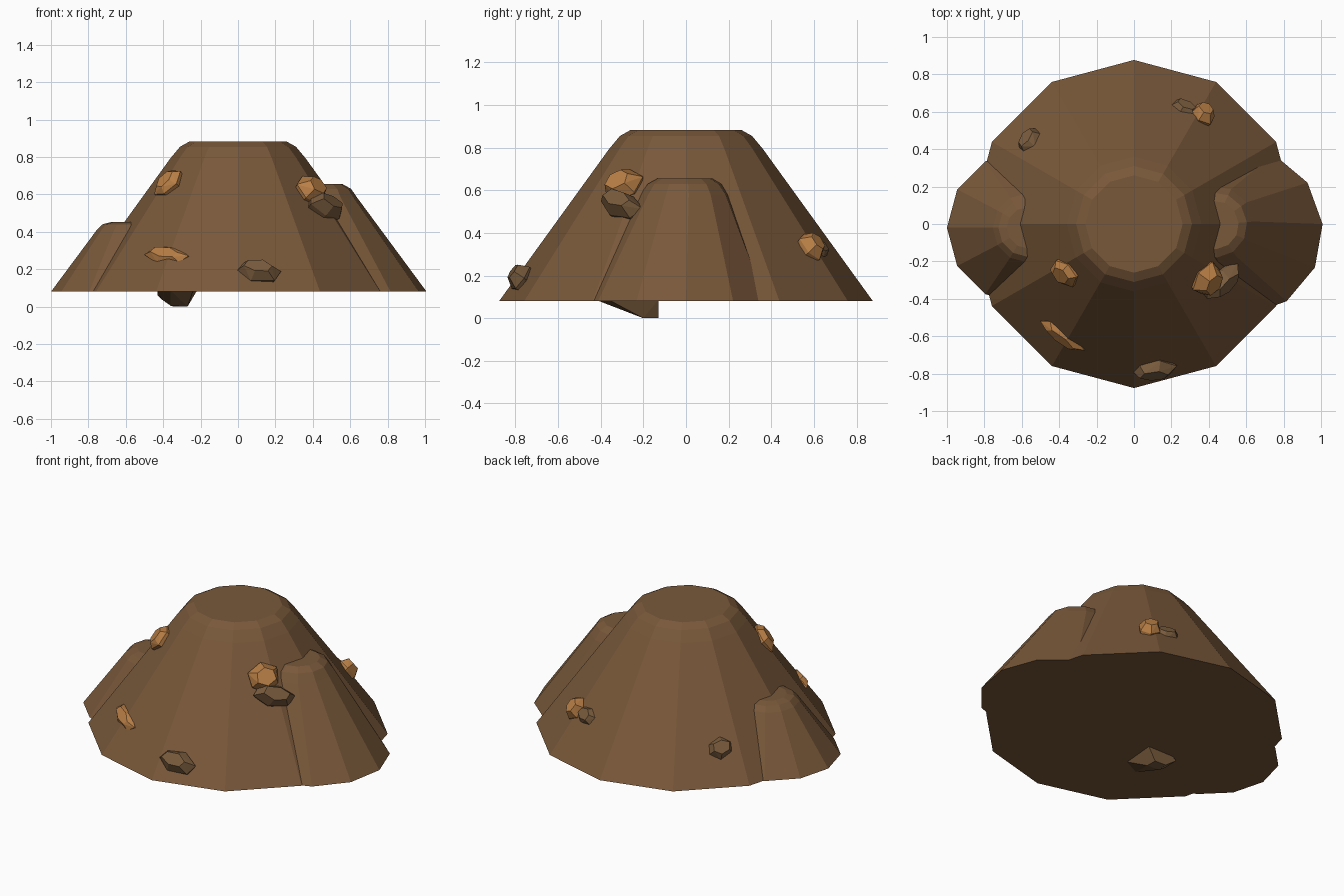
import bpy, bmesh, math, random
from mathutils import Vector

if "Cube" in bpy.data.objects:
    bpy.data.objects.remove(bpy.data.objects["Cube"])

random.seed(4)


def material(name, rgb):
    m = bpy.data.materials.new(name)
    m.diffuse_color = (*rgb, 1)
    m.use_nodes = True
    m.node_tree.nodes["Principled BSDF"].inputs["Base Color"].default_value = m.diffuse_color
    return m


EARTH = material("earth", (0.19, 0.098, 0.042))
BROWN = material("brown_stone", (0.19, 0.105, 0.046))
ORANGE = material("orange_stone", (0.48, 0.21, 0.06))


def finish(bm, name, mat):
    bmesh.ops.recalc_face_normals(bm, faces=bm.faces[:])
    me = bpy.data.meshes.new(name)
    bm.to_mesh(me)
    bm.free()
    me.materials.append(mat)
    ob = bpy.data.objects.new(name, me)
    bpy.context.collection.objects.link(ob)
    return ob


def mound(name, rings, turn=0.0):
    """Twelve-sided stack of rings: (x, y, z, radius)."""
    bm = bmesh.new()
    loops = []
    for x, y, z, r in rings:
        loops.append([bm.verts.new((x + r * math.cos(turn + i * math.pi / 6),
                                    y + r * math.sin(turn + i * math.pi / 6), z))
                      for i in range(12)])
    for a, b in zip(loops, loops[1:]):
        for i in range(12):
            j = (i + 1) % 12
            bm.faces.new((a[i], a[j], b[j], b[i]))
    bm.faces.new(loops[0])
    bm.faces.new(loops[-1])
    return finish(bm, name, EARTH)


def hull(name, points, mat):
    bm = bmesh.new()
    for p in points:
        bm.verts.new(p)
    res = bmesh.ops.convex_hull(bm, input=bm.verts[:])
    loose = [v for v in bm.verts if not v.link_faces]
    bmesh.ops.delete(bm, geom=loose, context='VERTS')
    bmesh.ops.dissolve_limit(bm, angle_limit=math.radians(4),
                             verts=bm.verts[:], edges=bm.edges[:])
    return finish(bm, name, mat)


def stone(name, centre, w, h, out, twist, mat):
    """Faceted stone set into the slope: half width, half height, protrusion."""
    c = Vector(centre)
    a = math.atan2(c.y, c.x)
    n = Vector((0.81 * math.cos(a), 0.81 * math.sin(a), 0.59))
    u = Vector((-math.sin(a), math.cos(a), 0))
    v = n.cross(u)
    t = math.radians(twist)
    u, v = u * math.cos(t) + v * math.sin(t), v * math.cos(t) - u * math.sin(t)
    pts = []
    for scale, depth in ((0.85, -0.05), (1.0, 0.0), (0.62, out)):
        for k in range(6):
            q = k * math.pi / 3 + 0.3
            s = scale * random.uniform(0.88, 1.1)
            pts.append(c + u * w * s * math.cos(q) + v * h * s * math.sin(q) + n * depth)
    return hull(name, pts, mat)


# Main hill with rounded rim
mound("hill", [(0, 0, .08, .877), (0, 0, .795, .36), (0, 0, .855, .31), (0, 0, .883, .26)])

# Side buttresses leaning into the hill
mound("right_buttress", [(.555, -.04, .08, .455), (.43, -.005, .58, .21),
                         (.43, -.005, .63, .175), (.43, -.005, .655, .13)],
      math.radians(5))
mound("left_buttress", [(-.59, -.02, .08, .41), (-.57, -.02, .41, .185),
                        (-.57, -.02, .44, .155), (-.57, -.02, .452, .11)])

# Stones in the slope: centre, half width, half height, protrusion, twist
stones = [
    ("upper_right_stone", (.39, -.295, .62), .10, .09, .06, 15, ORANGE),
    ("lower_right_stone", (.47, -.30, .53), .13, .07, .06, -20, BROWN),
    ("upper_left_stone", (-.375, -.265, .665), .085, .095, .03, -25, ORANGE),
    ("lower_left_stone", (-.38, -.60, .275), .15, .055, .03, -8, ORANGE),
    ("front_stone", (.105, -.775, .19), .125, .065, .05, -10, BROWN),
    ("back_stone_bright", (.37, .59, .335), .07, .08, .045, 10, ORANGE),
    ("back_stone_dark", (.27, .61, .32), .09, .06, .04, 0, BROWN),
    ("back_left_stone", (-.555, .445, .27), .085, .065, .04, 10, BROWN),
]
for s in stones:
    stone(*s)

# Wedge-shaped stone under the hill
hull("under_stone", [(-.43, -.30, .085), (-.36, -.42, .085), (-.24, -.36, .085),
                     (-.22, -.13, .085), (-.43, -.13, .06), (-.41, -.22, .04),
                     (-.36, -.20, .005), (-.27, -.20, 0), (-.35, -.13, .002),
                     (-.27, -.13, 0), (-.36, -.13, .12), (-.28, -.28, .12)], BROWN)
